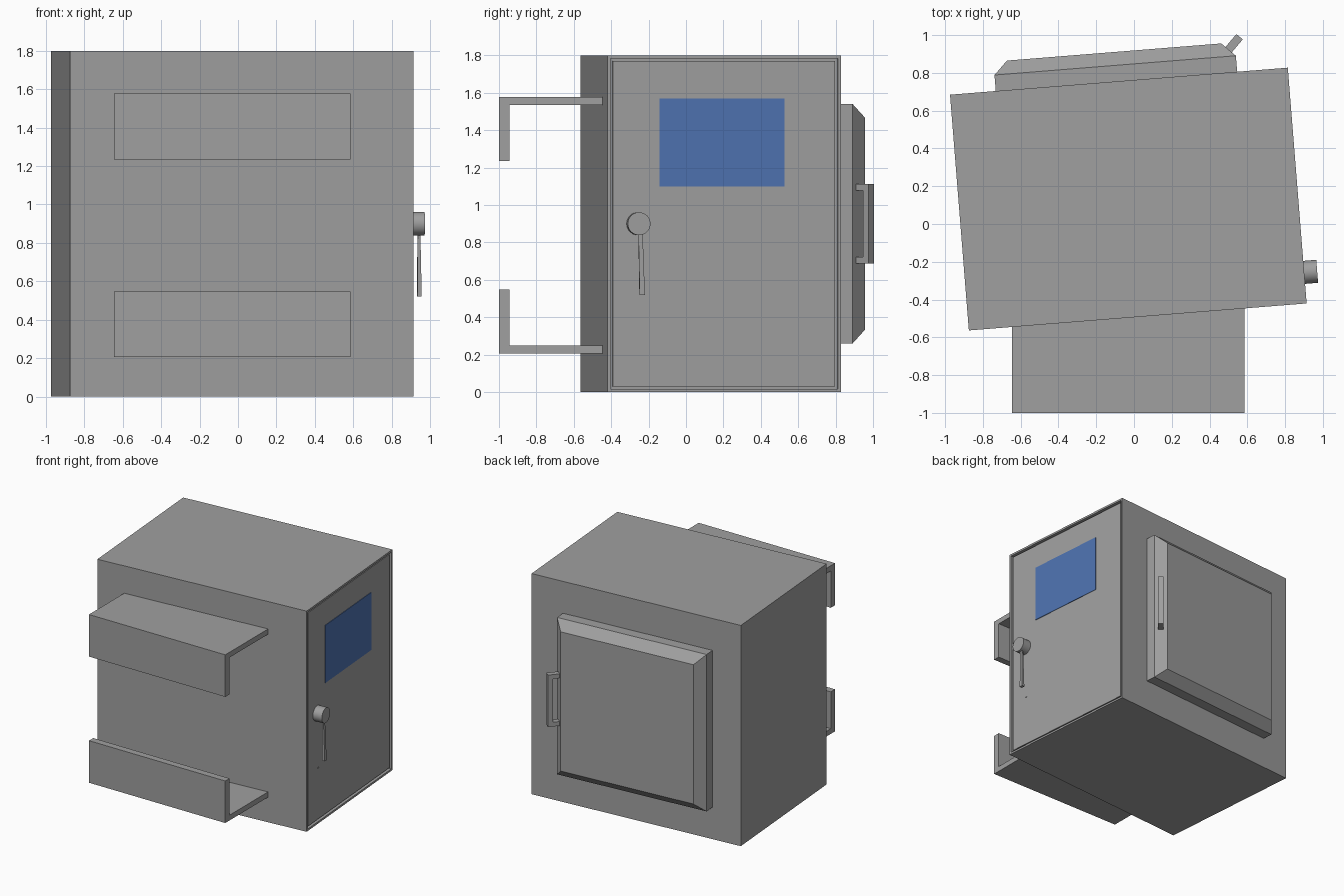
import bpy, bmesh
from math import radians, pi
from mathutils import Matrix, Vector

cube = bpy.data.objects.get("Cube")
if cube:
    bpy.data.objects.remove(cube, do_unlink=True)


def material(name, rgb):
    m = bpy.data.materials.new(name)
    m.use_nodes = True
    m.diffuse_color = (*rgb, 1)
    m.node_tree.nodes["Principled BSDF"].inputs["Base Color"].default_value = (*rgb, 1)
    return m


GREY = material("grey metal", (0.35, 0.35, 0.35))
BLUE = material("blue glass", (0.077, 0.17, 0.44))

# The cabinet and everything fixed to it is turned slightly on the brackets
TURN = Matrix.Translation((-0.03, 0.132, 0.9)) @ Matrix.Rotation(radians(4.57), 4, "Z")


def finish(name, bm, mat, place=Matrix()):
    bm.transform(place)
    bmesh.ops.recalc_face_normals(bm, faces=bm.faces)
    mesh = bpy.data.meshes.new(name)
    bm.to_mesh(mesh)
    bm.free()
    mesh.materials.append(mat)
    ob = bpy.data.objects.new(name, mesh)
    bpy.context.collection.objects.link(ob)
    return ob


def box_mesh(lo, hi):
    lo, hi = Vector(lo), Vector(hi)
    bm = bmesh.new()
    bmesh.ops.create_cube(bm, size=1)
    bm.transform(Matrix.Translation((lo + hi) / 2) @ Matrix.Diagonal((*(hi - lo), 1)))
    return bm


def prism(name, outline, x0, x1, mat, place=Matrix()):
    """Extrude a y-z outline along x."""
    bm = bmesh.new()
    face = bm.faces.new([bm.verts.new((x0, y, z)) for y, z in outline])
    moved = bmesh.ops.extrude_face_region(bm, geom=[face])["geom"]
    bmesh.ops.translate(bm, vec=(x1 - x0, 0, 0),
                        verts=[v for v in moved if isinstance(v, bmesh.types.BMVert)])
    return finish(name, bm, mat, place)


# Cabinet with a grooved door panel in its side
bm = box_mesh((-0.897, -0.626, -0.9), (0.897, 0.626, 0.9))
bm.normal_update()
door = [f for f in bm.faces if f.normal.x > 0.9]
for thickness, depth in ((0.016, 0), (0, -0.03), (0.014, 0), (0, 0.022)):
    bmesh.ops.inset_region(bm, faces=door, thickness=thickness, depth=depth,
                           use_even_offset=True)
finish("cabinet", bm, GREY, TURN)

# Door window
finish("door_window", box_mesh((0.886, -0.345, 0.2), (0.893, 0.325, 0.67)), BLUE, TURN)

# Door knob
bm = bmesh.new()
bmesh.ops.create_cone(bm, cap_ends=True, segments=32, radius1=0.061, radius2=0.061, depth=0.086)
knob = finish("door_knob", bm, GREY, TURN @ Matrix.Translation((0.923, -0.461, 0))
              @ Matrix.Rotation(pi / 2, 4, "Y"))

# Door lever, widening and drifting towards its lower end
bm = box_mesh((0.932, -0.463, -0.38), (0.945, -0.441, -0.03))
for v in bm.verts:
    if v.co.z < -0.2:
        v.co.y += 0.012 if v.co.y > -0.45 else 0.006
        v.co.x += 0.008 if v.co.x > 0.94 else -0.002
finish("door_lever", bm, GREY, TURN)

# Lever stop
finish("lever_stop", box_mesh((0.885, -0.455, -0.453), (0.896, -0.441, -0.448)), GREY, TURN)

# Rear hatch: straight rim, then chamfered in to the flat face
bm = box_mesh((-0.654, 0.6, -0.64), (0.628, 0.711, 0.64))
bm.normal_update()
face = [f for f in bm.faces if f.normal.y > 0.9]
bmesh.ops.inset_region(bm, faces=face, thickness=0.072, depth=0.071, use_even_offset=True)
finish("rear_hatch", bm, GREY, TURN)

# Hatch handle, standing square to the chamfer
on_chamfer = TURN @ Matrix.Translation((0.592, 0.746, 0)) @ Matrix.Rotation(radians(-45), 4, "Z")
handle = [(-0.01, -0.212), (0.09, -0.212), (0.09, 0.212), (-0.01, 0.212),
          (-0.01, 0.177), (0.05, 0.177), (0.05, -0.177), (-0.01, -0.177)]
prism("hatch_handle", handle, -0.022, 0.022, GREY, on_chamfer)

# Angle brackets on the front, mirrored about mid height
angle = [(-1, 0.68), (-0.44, 0.68), (-0.44, 0.637), (-0.945, 0.637), (-0.945, 0.337), (-1, 0.337)]
for name, side in (("upper_bracket", 1), ("lower_bracket", -1)):
    prism(name, [(y, 0.885 + side * z + 0.012 * (side > 0)) for y, z in angle], -0.645, 0.585, GREY)

# Smooth the round knob, keeping its rim sharp
bpy.ops.object.select_all(action="DESELECT")
knob.select_set(True)
bpy.context.view_layer.objects.active = knob
bpy.ops.object.shade_smooth_by_angle(angle=radians(30))
